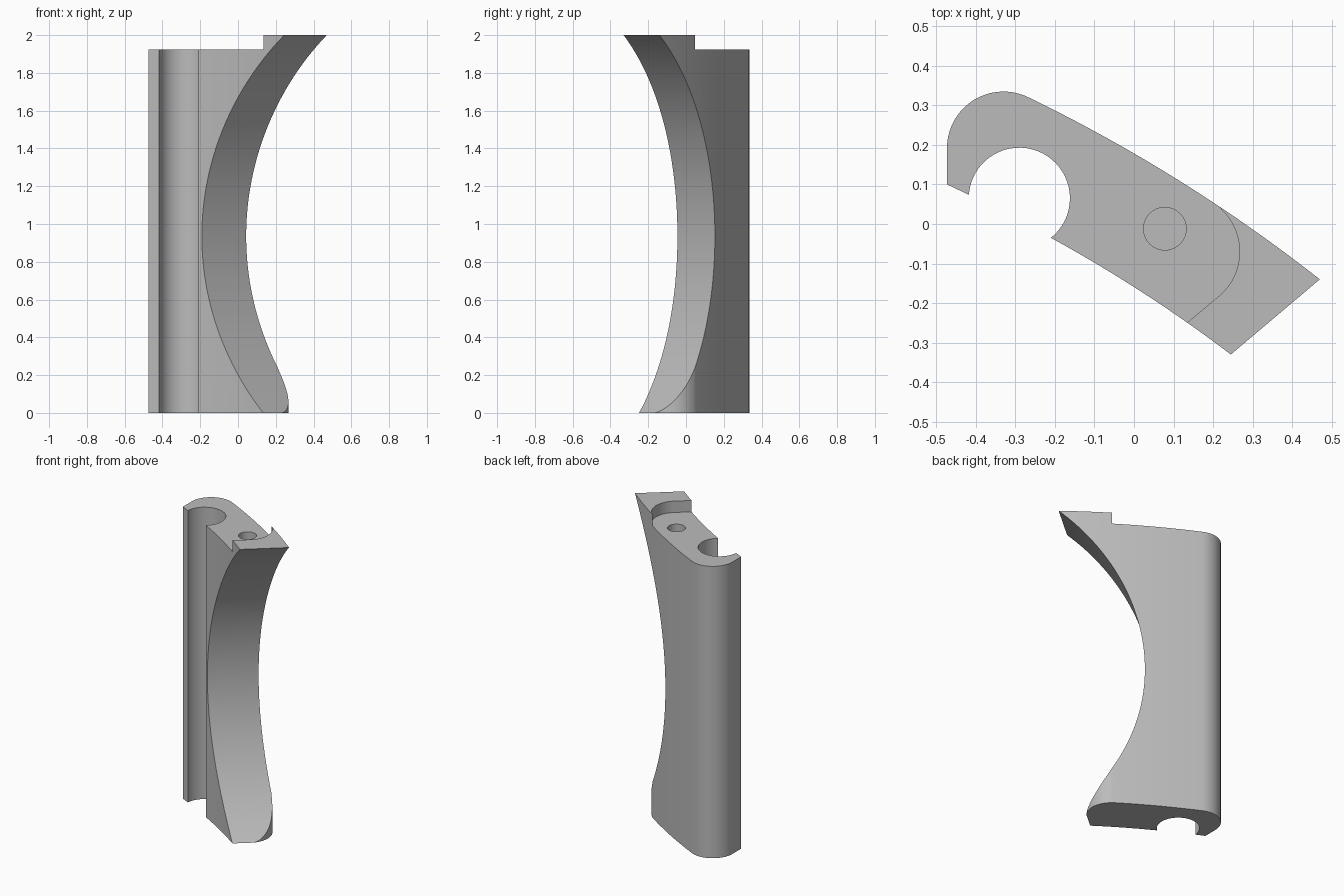
import bpy
import math

cube = bpy.data.objects.get("Cube")
if cube:
    bpy.data.objects.remove(cube, do_unlink=True)

grey = bpy.data.materials.new("plain_grey")
grey.use_nodes = True
GREY = (0.5, 0.5, 0.5, 1)
grey.diffuse_color = GREY
grey.node_tree.nodes["Principled BSDF"].inputs["Base Color"].default_value = GREY

# Direction across the grip's end and its outward normal
ACROSS = (0.764, 0.645)
OUT = (0.645, -0.764)


def arc(cx, cy, r, a0, a1, n):
    """Points on an arc, angles in degrees."""
    angles = [math.radians(a0 + (a1 - a0) * i / n) for i in range(n + 1)]
    return [(cx + r * math.cos(a), cy + r * math.sin(a)) for a in angles]


def bow(p, q, sag, n=16):
    """Shallow curve from p to q, bulging left of the travel direction."""
    dx, dy = q[0] - p[0], q[1] - p[1]
    length = math.hypot(dx, dy)
    points = []
    for i in range(n + 1):
        t = i / n
        s = 4 * t * (1 - t) * sag / length
        points.append((p[0] + dx * t - dy * s, p[1] + dy * t + dx * s))
    return points


def prism(name, points, low, high, place=lambda a, b, h: (a, b, h)):
    """Extrude a closed outline between two heights."""
    n = len(points)
    verts = [place(a, b, h) for h in (low, high) for a, b in points]
    faces = [tuple(range(n))[::-1], tuple(range(n, 2 * n))]
    faces += [(i, (i + 1) % n, n + (i + 1) % n, n + i) for i in range(n)]
    mesh = bpy.data.meshes.new(name)
    mesh.from_pydata(verts, [], faces)
    mesh.materials.append(grey)
    obj = bpy.data.objects.new(name, mesh)
    bpy.context.collection.objects.link(obj)
    # Make all normals point outwards
    bpy.context.view_layer.objects.active = obj
    obj.select_set(True)
    bpy.ops.object.mode_set(mode="EDIT")
    bpy.ops.mesh.select_all(action="SELECT")
    bpy.ops.mesh.normals_make_consistent(inside=False)
    bpy.ops.object.mode_set(mode="OBJECT")
    obj.select_set(False)
    return obj


# Hooked body outline: rounded back corner, bowed sides, square tip, rod channel
outline = [(-0.473, 0.10)]
outline += arc(-0.33, 0.192, 0.143, 180, 63, 20)
outline += bow((-0.262, 0.318), (0.47, -0.14), 0.023)
outline += bow((0.245, -0.33), (-0.21, -0.035), -0.01)
outline += arc(-0.29, 0.065, 0.128, -51, 176, 36)
body = prism("handle_body", outline, 0, 2)

# Large concave scoop down the front
scoop = prism(
    "scoop_cutter", arc(1.294, 0.936, 1.383, 90, 270, 128), -1, 1,
    lambda n, z, d: (n * OUT[0] + d * ACROSS[0], n * OUT[1] + d * ACROSS[1], z))

# Shared rounded line: shoulder at the top, rounded toe at the bottom
line = [(-0.018, -0.376)] + arc(0.12, -0.07, 0.147, -48, 45, 20) + [(0.1, 0.16)]
shoulder = prism("shoulder_cutter",
                 line + [(0.1, 0.6), (-0.7, 0.6), (-0.7, -0.6)], 1.925, 2.2)
toe = prism("toe_cutter", line + [(0.8, 0.6), (0.8, -0.8)], -0.2, 0.9)

# Blind screw hole in the top
hole = prism("hole_cutter", arc(0.078, -0.012, 0.054, 0, 348.75, 31), 1.725, 2.3)

for cutter in (scoop, shoulder, toe, hole):
    mod = body.modifiers.new(cutter.name, "BOOLEAN")
    mod.operation = "DIFFERENCE"
    mod.solver = "EXACT"
    mod.object = cutter
    bpy.context.view_layer.objects.active = body
    bpy.ops.object.modifier_apply(modifier=mod.name)
    bpy.data.objects.remove(cutter, do_unlink=True)

body.select_set(True)
bpy.context.view_layer.objects.active = body
bpy.ops.object.shade_smooth_by_angle(angle=math.radians(25))
